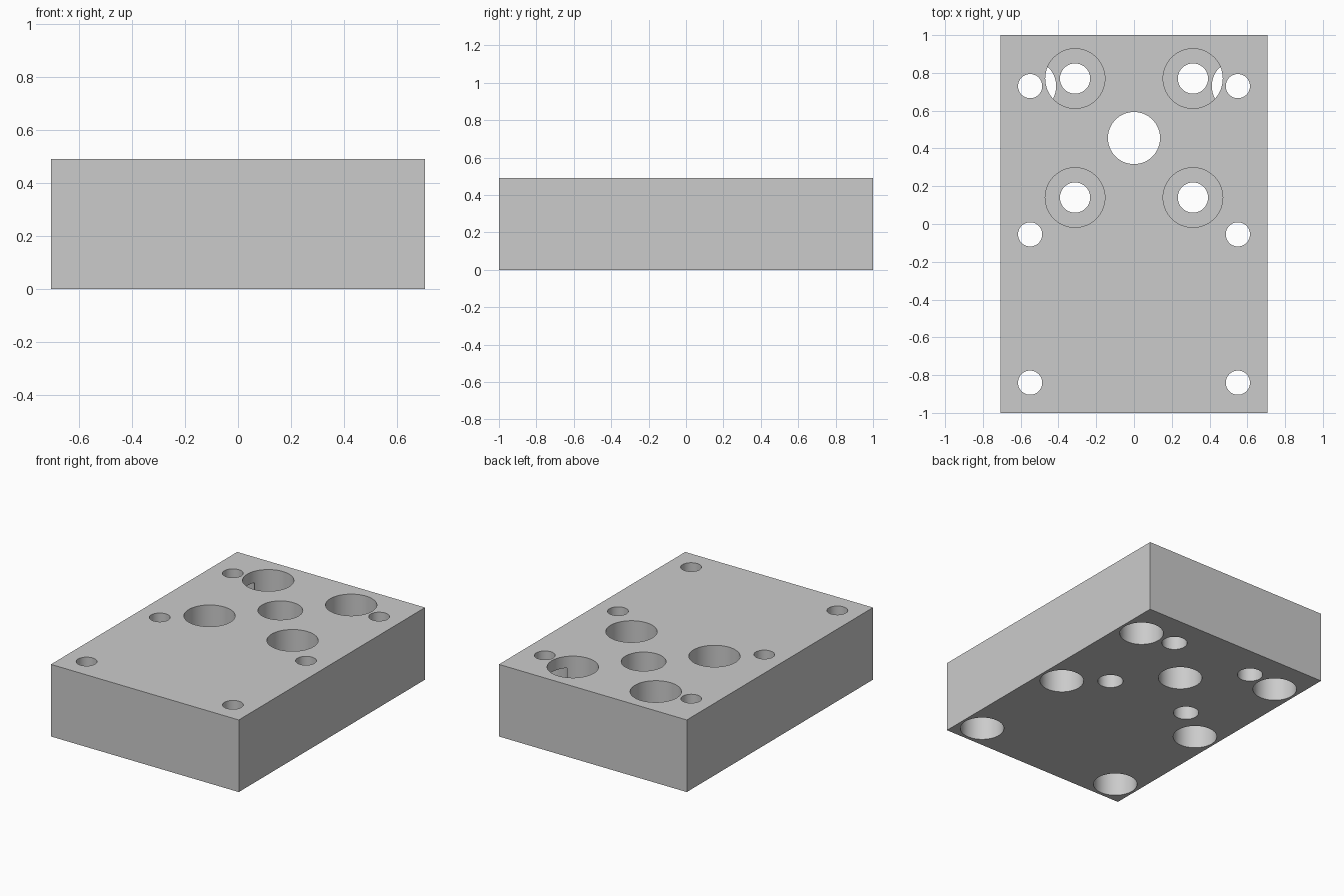
import bpy

if "Cube" in bpy.data.objects:
    bpy.data.objects.remove(bpy.data.objects["Cube"])

W, L, H = 1.412, 2.0, 0.49      # block size
BOLT_FLOOR = 0.245              # floor height of the recesses sunk from the top
MOUNT_CEILING = 0.412           # ceiling height of the recesses sunk from below

grey = bpy.data.materials.new("light grey metal")
grey.diffuse_color = (0.6, 0.6, 0.6, 1)
grey.use_nodes = True
grey.node_tree.nodes["Principled BSDF"].inputs["Base Color"].default_value = grey.diffuse_color

# Main block
bpy.ops.mesh.primitive_cube_add(size=1, location=(0, 0, H / 2))
block = bpy.context.object
block.name = "mounting_block"
block.scale = (W, L, H)
bpy.ops.object.transform_apply(location=True, scale=True)
block.data.materials.append(grey)


def drill(x, y, radius, z0=-0.1, z1=H + 0.1):
    """Cut a vertical round hole between two heights."""
    bpy.ops.mesh.primitive_cylinder_add(
        vertices=64, radius=radius, depth=z1 - z0, location=(x, y, (z0 + z1) / 2))
    cutter = bpy.context.object
    cutter.name = "hole_cutter"
    cutter.hide_render = True
    cutter.data.materials.append(grey)
    mod = block.modifiers.new("hole", 'BOOLEAN')
    mod.operation = 'DIFFERENCE'
    mod.solver = 'EXACT'
    mod.object = cutter
    bpy.ops.object.select_all(action='DESELECT')
    block.select_set(True)
    bpy.context.view_layer.objects.active = block
    bpy.ops.object.modifier_apply(modifier=mod.name)
    bpy.data.objects.remove(cutter, do_unlink=True)


# Central bore
drill(0, 0.455, 0.138)

for side in (-1, 1):
    # Bolt holes recessed from the top, around the bore
    for y in (0.77, 0.14):
        drill(side * 0.312, y, 0.158, z0=BOLT_FLOOR)
        drill(side * 0.312, y, 0.08)
    # Edge mounting holes recessed from below
    for y in (0.73, -0.055, -0.84):
        drill(side * 0.55, y, 0.138, z1=MOUNT_CEILING)
        drill(side * 0.55, y, 0.064)

# Smooth bore walls, sharp rims
block.select_set(True)
bpy.context.view_layer.objects.active = block
bpy.ops.object.shade_smooth_by_angle(angle=0.52)
